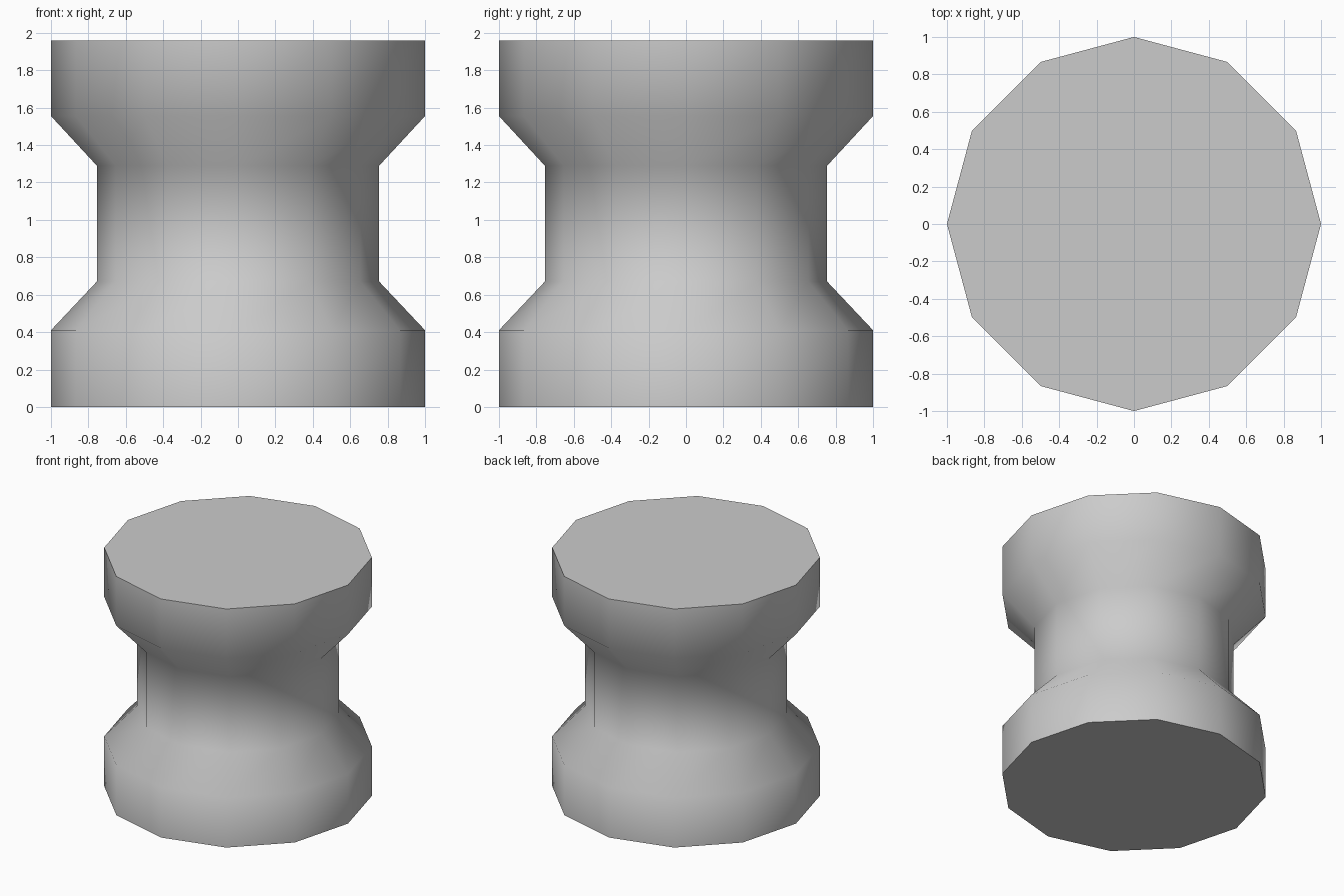
import bpy
import bmesh
from math import cos, sin, pi, radians

cube = bpy.data.objects.get("Cube")
if cube:
    bpy.data.objects.remove(cube, do_unlink=True)

SIDES = 12
# Spool silhouette: (radius, height) from the bottom rim to the top rim
PROFILE = [(1, 0), (1, 0.41), (0.755, 0.67),
           (0.755, 1.29), (1, 1.555), (1, 1.96)]

# Plain grey material
grey = bpy.data.materials.new("light_grey")
grey.use_nodes = True
colour = (0.6, 0.6, 0.6, 1)
grey.diffuse_color = colour
grey.node_tree.nodes["Principled BSDF"].inputs["Base Color"].default_value = colour

# One ring of vertices per profile point
bm = bmesh.new()
rings = [[bm.verts.new((r * cos(2 * pi * i / SIDES), r * sin(2 * pi * i / SIDES), z))
          for i in range(SIDES)] for r, z in PROFILE]

# Side walls
for low, high in zip(rings, rings[1:]):
    for i in range(SIDES):
        j = (i + 1) % SIDES
        bm.faces.new((low[i], low[j], high[j], high[i]))

# Flat end caps
bm.faces.new(rings[0][::-1])
bm.faces.new(rings[-1])

mesh = bpy.data.meshes.new("spool_body")
bm.to_mesh(mesh)
bm.free()
mesh.materials.append(grey)
spool = bpy.data.objects.new("spool_body", mesh)
bpy.context.collection.objects.link(spool)

# Smooth sides, sharp cap rims
bpy.ops.object.select_all(action="DESELECT")
spool.select_set(True)
bpy.context.view_layer.objects.active = spool
bpy.ops.object.shade_smooth_by_angle(angle=radians(60))
